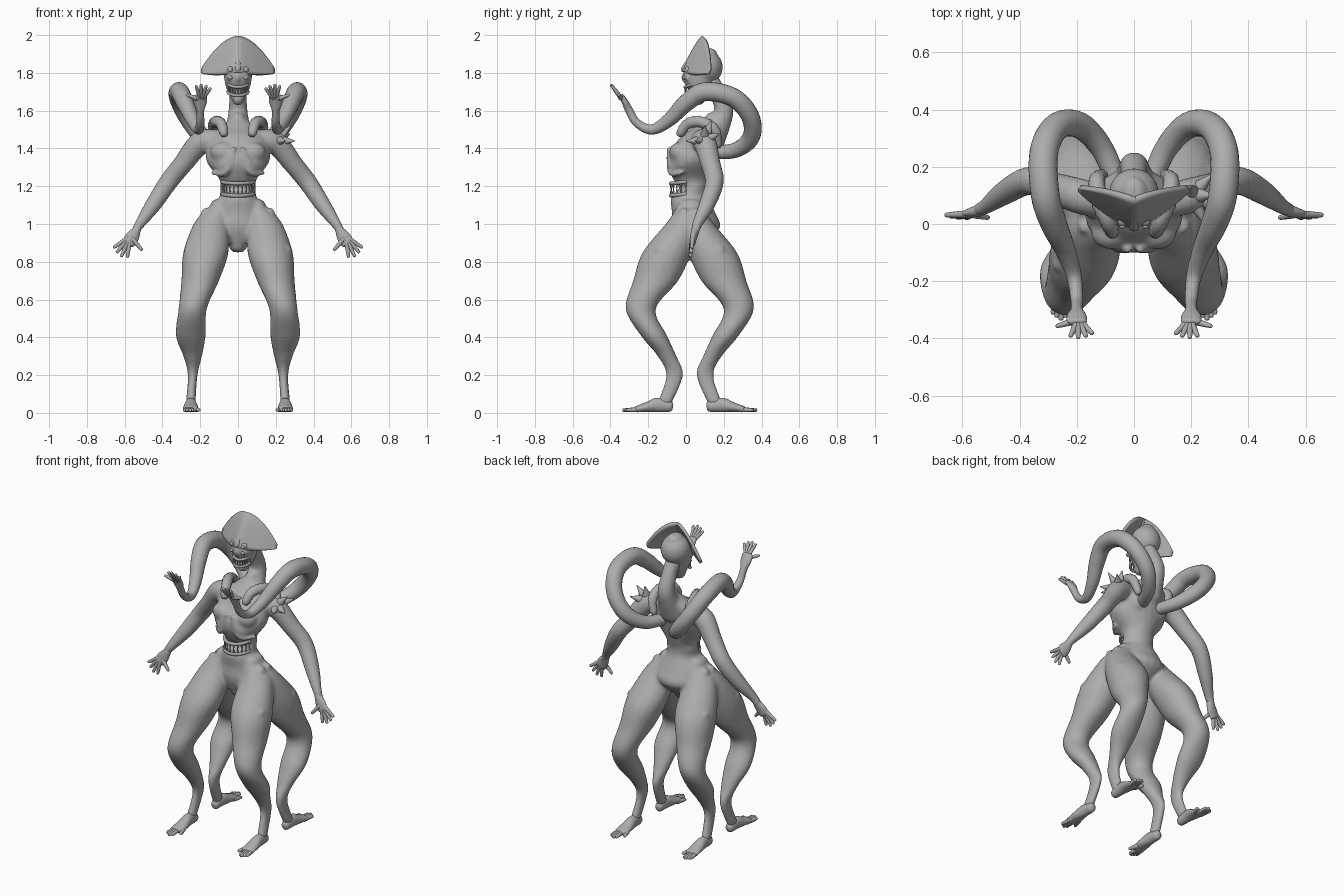
import bpy, bmesh, math
from mathutils import Vector, Matrix

if "Cube" in bpy.data.objects:
    bpy.data.objects.remove(bpy.data.objects["Cube"])

skin = bpy.data.materials.new("grey skin")
skin.use_nodes = True
skin.diffuse_color = (.42, .42, .42, 1)
skin.node_tree.nodes["Principled BSDF"].inputs["Base Color"].default_value = skin.diffuse_color

SIDES = {"left": 1, "right": -1}
SEGMENTS = 20
STEPS = 6


def smooth_path(points):
    """Sample a smooth curve through points that carry position and radii."""
    padded = [points[0], *points, points[-1]]
    path = []
    for i in range(len(points) - 1):
        before, start, end, after = [Vector(p) for p in padded[i:i + 4]]
        for step in range(STEPS):
            t = step / STEPS
            leave, arrive = (end - before) / 2, (after - start) / 2
            ease = t * t * (3 - 2 * t)
            path.append(start.lerp(end, ease) + leave * t * (1 - t)**2 - arrive * t * t * (1 - t))
    return path + [Vector(points[-1])]


def loft(bm, points, across=(1, 0, 0), flat=False, rib=0):
    """Closed round-ended tube through points (x, y, z, radius, other radius)."""
    path = smooth_path([p if len(p) == 5 else (*p, p[-1]) for p in points])
    spots = [Vector(p[:3]) for p in path]
    final = len(path) - 1
    rings = []
    for i, sample in enumerate(path):
        tangent = (spots[min(i + 1, final)] - spots[max(i - 1, 0)]).normalized()
        if flat:
            tangent = Vector((0, 0, math.copysign(1, tangent.z)))
        wide = Vector(across)
        wide = (wide - tangent * wide.dot(tangent)).normalized()
        deep = tangent.cross(wide)
        wide, deep = wide * sample[3], deep * sample[4]
        reach = tangent * min(sample[3:])
        swell = 1 + rib * (i % 2)
        ends = [(spots[i], swell)]
        if i == 0:
            ends = [(spots[i] - reach * .8, .5), (spots[i] - reach * .5, .85)] + ends
        if i == final:
            ends += [(spots[i] + reach * .5, .85), (spots[i] + reach * .8, .5)]
        for centre, scale in ends:
            turns = [math.tau * k / SEGMENTS for k in range(SEGMENTS)]
            rings.append([bm.verts.new(centre + (wide * math.cos(a) + deep * math.sin(a)) * scale)
                          for a in turns])
    for lower, upper in zip(rings, rings[1:]):
        for k in range(SEGMENTS):
            bm.faces.new((lower[k - 1], lower[k], upper[k], upper[k - 1]))
    bm.faces.new(rings[0])
    bm.faces.new(rings[-1])


def ball(bm, centre, *radii):
    matrix = Matrix.Translation(centre) @ Matrix.Diagonal((*radii, 1))
    bmesh.ops.create_uvsphere(bm, u_segments=SEGMENTS, v_segments=12, radius=1, matrix=matrix)


def spike(bm, base, tip, radius):
    loft(bm, [(*base, radius), (*tip, radius / 8)])


def place(points, side, rear=False):
    """Put left front points on the wanted side, or turn them to the rear."""
    return [(p[0] * side, .04 - p[1] if rear else p[1], *p[2:]) for p in points]


def five_digits(centre, reach, across, spread, root, length, girth):
    """Paths of five fingers or toes fanned out from a centre, thumb first."""
    centre, reach, across = Vector(centre), Vector(reach), Vector(across)
    for i in (-4, -1, 0, 1, 2):
        heading = reach * math.cos(i * spread) + across * math.sin(i * spread)
        tip = length * (1 - abs(i) * .05)
        yield [(*(centre + heading * root), girth),
               (*(centre + heading * (root + tip) / 2), girth * .85),
               (*(centre + heading * tip), girth * .65)]


def finish(name, bm, voxel=0):
    bmesh.ops.recalc_face_normals(bm, faces=bm.faces)
    mesh = bpy.data.meshes.new(name)
    bm.to_mesh(mesh)
    bm.free()
    mesh.materials.append(skin)
    mesh.shade_smooth()
    part = bpy.data.objects.new(name, mesh)
    bpy.context.collection.objects.link(part)
    if voxel:
        blend = part.modifiers.new("blend", 'REMESH')
        blend.mode, blend.voxel_size, blend.use_smooth_shade = 'VOXEL', voxel, True
        soften = part.modifiers.new("soften", 'SMOOTH')
        soften.factor, soften.iterations = .5, 12
    return part


# Torso, pinched at the waist for the belly mouth
body = bmesh.new()
loft(body, [(0, .15, 1.56, .04, .05), (0, .12, 1.51, .1, .08), (0, .08, 1.46, .15, .11),
            (0, .03, 1.34, .17, .13), (0, .03, 1.24, .1, .1), (0, .04, 1.19, .095, .075),
            (0, .02, 1.14, .1, .1), (0, .04, 1.06, .145, .115), (0, .05, .98, .15, .13),
            (0, .02, .89, .05, .07)], flat=True)
# Neck
loft(body, [(0, .13, 1.45, .08), (0, .18, 1.54, .06), (0, .2, 1.61, .05),
            (0, .16, 1.71, .045), (0, .11, 1.78, .05)])
for side in SIDES.values():
    # Chest muscles, shoulder blades and rib flaps
    ball(body, (.08 * side, -.03, 1.38), .07, .06, .055)
    ball(body, (.08 * side, .12, 1.4), .06, .05, .08)
    for rise in (0, .04):
        flap = [(.02, -.09, 1.36, .014), (.07, -.08, 1.27, .016), (.14, -.02, 1.27, .01)]
        loft(body, place([(x, y, z + rise, r) for x, y, z, r in flap], side))
    # Arm
    loft(body, place([(.12, .08, 1.44, .06), (.2, .1, 1.43, .062), (.29, .13, 1.32, .053),
                      (.37, .15, 1.22, .05), (.45, .11, 1.1, .043), (.52, .06, 1, .028),
                      (.545, .05, .96, .023)], side), across=(0, 1, 0))
    # Front leg, and the rear leg turned about
    for rear in (False, True):
        loft(body, place([(.1, .01, 1.09, .05, .06), (.14, -.01, 1.01, .09, .09),
                          (.17, -.1, .85, .12, .13), (.2, -.16, .7, .1, .12),
                          (.24, -.24, .55, .075, .08), (.25, -.17, .41, .08, .07),
                          (.24, -.1, .3, .05, .05), (.24, -.06, .2, .026, .046),
                          (.25, -.11, .06, .026, .04)], side, rear), flat=True)
        # Lumps on the hip and thigh
        for lump in place([(.17, -.01, 1.06), (.26, -.14, .86), (.23, -.19, .82)], side, rear):
            ball(body, lump, .027, .027, .027)
finish("body", body, voxel=.009)

for side_name, side in SIDES.items():
    # Feet
    for end_name, rear in {"front": False, "rear": True}.items():
        foot = bmesh.new()
        loft(foot, place([(.25, -.09, .035, .026, .03), (.25, -.15, .042, .03, .038),
                          (.25, -.2, .032, .038, .028), (.25, -.26, .02, .042, .017)], side, rear))
        for toe in five_digits((.255, -.14, .022), (0, -1, -.04), (1, 0, 0), .08, .1, .19, .014):
            loft(foot, place(toe, side, rear))
        finish(f"{end_name}_{side_name}_foot", foot)

    # Hand
    hand = bmesh.new()
    loft(hand, place([(.535, .05, .97, .022), (.56, .04, .93, .036, .018),
                      (.58, .035, .9, .034, .014)], side), across=(.8 * side, 0, .6))
    for finger in five_digits((.57, .035, .935), (.4, -.1, -.9), (.9, .1, .4), .28, .02, .115, .013):
        loft(hand, place(finger, side))
    finish(f"{side_name}_hand", hand)

    # Back tentacle ending in a small hand with eyes in its palm
    tentacle = bmesh.new()
    loft(tentacle, place([(.05, .12, 1.38, .035), (.11, .26, 1.39, .04), (.19, .345, 1.46, .046),
                          (.27, .34, 1.57, .048), (.315, .25, 1.67, .05), (.31, .1, 1.7, .05),
                          (.28, 0, 1.64, .046), (.24, -.09, 1.55, .036), (.21, -.18, 1.5, .027),
                          (.2, -.26, 1.535, .022), (.2, -.3, 1.6, .021), (.2, -.32, 1.64, .034, .018),
                          (.2, -.34, 1.675, .036, .014)], side))
    for finger in five_digits((.195, -.335, 1.655), (0, -.6, .8), (-1, 0, 0), .28, .03, .1, .012):
        loft(tentacle, place(finger, side))
    for offset in (-.013, .013):
        ball(tentacle, (.2 * side + offset, -.35, 1.665), .008, .008, .008)
    finish(f"{side_name}_tentacle", tentacle)

    # Ribbed collar over the shoulder
    collar = bmesh.new()
    loft(collar, place([(.075, -.03, 1.48, .022), (.09, .01, 1.53, .027), (.12, .08, 1.54, .028),
                        (.13, .15, 1.5, .026), (.11, .17, 1.42, .02)], side), rib=.13)
    finish(f"{side_name}_collar", collar)

# Spikes on the left shoulder only
spikes = bmesh.new()
shoulder = Vector((.2, .1, 1.44))
for heading in ((1, 0, 1), (1, 1, .5), (.5, -1, 0), (0, .3, 1), (1, -.5, 0)):
    heading = Vector(heading).normalized()
    spike(spikes, shoulder + heading * .045, shoulder + heading * .11, .025)
finish("shoulder_spikes", spikes)

# Head, pinched for the open mouth, with a round skull behind
head = bmesh.new()
eyes = bmesh.new()
loft(head, [(0, .06, 1.655, .03, .04), (0, .075, 1.7, .055, .055), (0, .07, 1.75, .07, .08),
            (0, .08, 1.82, .075, .09), (0, .11, 1.89, .05, .06)], flat=True)
ball(head, (0, .105, 1.83), .088, .09, .092)
ball(head, (0, 0, 1.775), .018, .025, .03)
for side in SIDES.values():
    for height in (1.775, 1.815):
        ball(head, (.04 * side, .008, height), .02, .02, .02)
        ball(eyes, (.04 * side, -.007, height), .011, .011, .011)
finish("head", head, voxel=.006)
finish("eyes", eyes)


def mouth(name, middle, width, depth, top, bottom, lift, thickness):
    """Two curved lips with a row of pointed teeth on each."""
    lips, teeth = bmesh.new(), bmesh.new()
    for height, other in ((top, bottom), (bottom, top)):
        arc = []
        for i in range(-5, 6):
            turn = i * .27
            x, y = width * math.sin(turn), middle - depth * math.cos(turn)
            z = height + lift * (1 - math.cos(turn))
            arc.append((x, y, z, thickness))
            spike(teeth, (x, y, z), (x, y, z + (other - height) * .65), thickness * .7)
        loft(lips, arc, across=(0, 0, 1))
    finish(name + "_lips", lips)
    finish(name + "_teeth", teeth)


mouth("face", .055, .056, .06, 1.725, 1.68, .025, .008)
mouth("belly", .02, .085, .1, 1.215, 1.15, .01, .01)

# Crest: a swept-back fan with rounded corners and a ridge down the front
crest = bmesh.new()
COLUMNS, ROWS = 24, 10
fan = []
for i in range(COLUMNS + 1):
    u = 2 * i / COLUMNS - 1
    out = abs(u)
    peak, brim = 1.99 - .17 * out**1.8, 1.805 - .015 * math.sin(out * math.pi * .8)
    column = []
    for j in range(ROWS + 1):
        z = brim + (peak - brim) * j / ROWS
        y = .09 - .11 * max(0, (1.99 - z) / .19)**.8 + .14 * out**1.15
        column.append(crest.verts.new((.19 * u, y, z)))
    fan.append(column)
for a, b in zip(fan, fan[1:]):
    for j in range(ROWS):
        crest.faces.new((a[j], b[j], b[j + 1], a[j + 1]))
shell = finish("crest", crest).modifiers.new("thickness", 'SOLIDIFY')
shell.thickness, shell.offset = .018, 0
ridge = bmesh.new()
loft(ridge, [(0, .09, 1.985, .008), (0, .038, 1.9, .012), (0, -.01, 1.82, .016)])
finish("crest_ridge", ridge)
